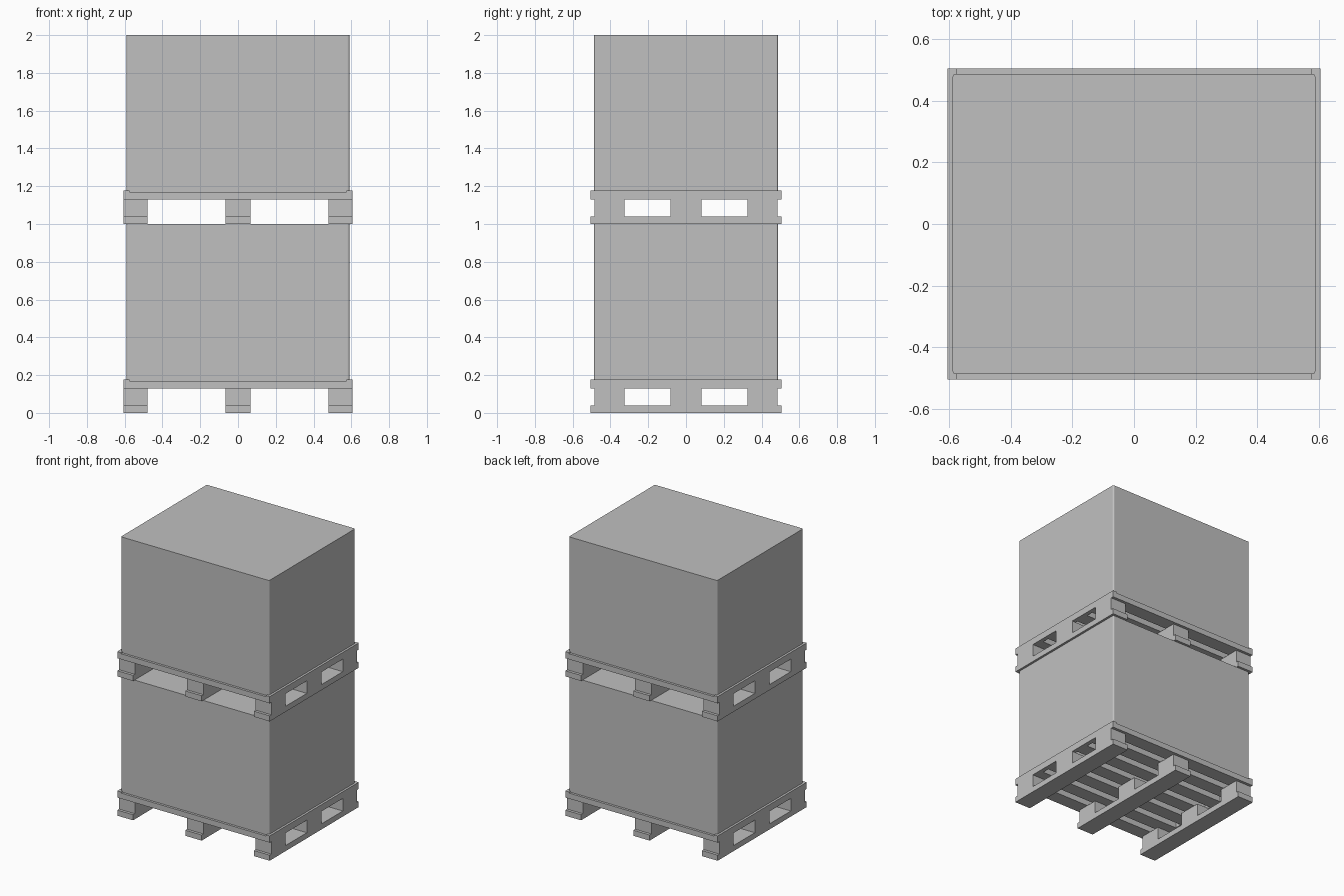
import bpy
import bmesh

cube = bpy.data.objects.get("Cube")
if cube:
    bpy.data.objects.remove(cube, do_unlink=True)

grey = bpy.data.materials.new("light grey")
grey.use_nodes = True
COLOUR = (0.53, 0.53, 0.53, 1)
grey.diffuse_color = COLOUR
grey.node_tree.nodes["Principled BSDF"].inputs["Base Color"].default_value = COLOUR


def finish(name, bm):
    mesh = bpy.data.meshes.new(name)
    bmesh.ops.recalc_face_normals(bm, faces=bm.faces)
    bm.to_mesh(mesh)
    bm.free()
    mesh.materials.append(grey)
    obj = bpy.data.objects.new(name, mesh)
    bpy.context.collection.objects.link(obj)
    return obj


def block(name, x, y, z, corner=0):
    """Box from three (low, high) ranges, with optional rounded upright edges."""
    bm = bmesh.new()
    bmesh.ops.create_cube(bm, size=1)
    for v in bm.verts:
        v.co = [r[0] if c < 0 else r[1] for c, r in zip(v.co, (x, y, z))]
    if corner:
        upright = [e for e in bm.edges
                   if abs(e.verts[0].co.z - e.verts[1].co.z) > 0.1]
        bmesh.ops.bevel(bm, geom=upright, offset=corner, segments=3,
                        profile=0.5, affect='EDGES')
    return finish(name, bm)


HALF_X, HALF_Y = 0.605, 0.505
RUNNERS = {"right": (-HALF_X, -0.48), "middle": (-0.065, 0.065), "left": (0.48, HALF_X)}
FEET = {"front": (-0.485, -0.325), "centre": (-0.083, 0.083), "back": (0.325, 0.485)}
SLATS, SLAT_WIDTH = 7, 0.10


def pallet(level, z):
    # Runners on the ground with three feet each
    for side, x in RUNNERS.items():
        block(f"{level}_{side}_runner", x, (-HALF_Y, HALF_Y), (z, z + 0.04))
        for place, y in FEET.items():
            block(f"{level}_{side}_{place}_foot", x, y, (z + 0.04, z + 0.13))

    # Deck slats running across
    step = (2 * HALF_Y - SLAT_WIDTH) / (SLATS - 1)
    for i in range(SLATS):
        y = -HALF_Y + i * step
        block(f"{level}_deck_slat_{i + 1}", (-HALF_X, HALF_X),
              (y, y + SLAT_WIDTH), (z + 0.13, z + 0.17))

    # Raised end rails that close the slat ends
    for side, s in (("right", -1), ("left", 1)):
        block(f"{level}_{side}_end_rail", sorted((s * 0.575, s * HALF_X)),
              (-HALF_Y, HALF_Y), (z + 0.13, z + 0.178))


for level, z in (("lower", 0), ("upper", 1)):
    pallet(level, z)
    # Load carton
    block(f"{level}_carton", (-0.589, 0.589), (-0.488, 0.488),
          (z + 0.17, z + 1), corner=0.01)
